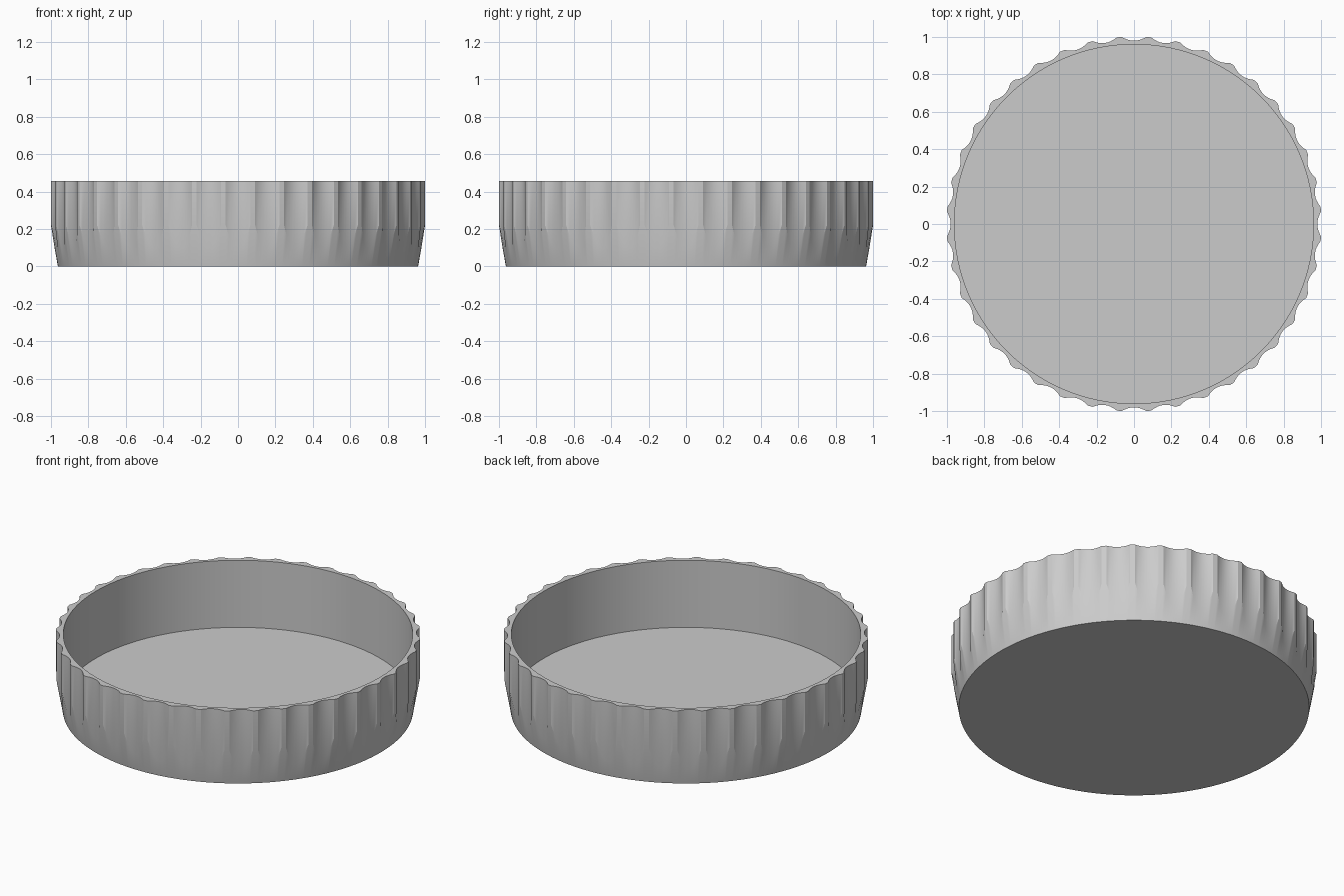
import bpy
import bmesh
from math import radians, cos, sin

cube = bpy.data.objects.get("Cube")
if cube:
    bpy.data.objects.remove(cube, do_unlink=True)

FLUTES = 40
HEIGHT = 0.457
FLOOR = 0.05
BASE_R, RIDGE_R, FLUTE_R, INNER_R = 0.963, 1.002, 0.98, 0.96
CONE_TOP = 0.22
STEPS = 8                               # segments across one flute
PITCH = 360 / FLUTES
HALF = 3.75                             # half width of a flute in degrees

grey = bpy.data.materials.new("grey")
grey.use_nodes = True
grey.diffuse_color = (0.6, 0.6, 0.6, 1)
grey.node_tree.nodes["Principled BSDF"].inputs["Base Color"].default_value = grey.diffuse_color

bm = bmesh.new()


def vert(r, angle, z):
    return bm.verts.new((r * cos(angle), r * sin(angle), z))


# One column of vertices per angle: base, end of the flute, rim, inner rim, floor
columns = []
for f in range(FLUTES):
    for s in range(STEPS + 1):
        t = 2 * s / STEPS - 1
        a = radians(f * PITCH + t * HALF)
        r = FLUTE_R + (RIDGE_R - FLUTE_R) * t * t
        z = CONE_TOP * (r - BASE_R) / (RIDGE_R - BASE_R)
        columns.append([vert(BASE_R, a, 0), vert(r, a, z), vert(r, a, HEIGHT),
                        vert(INNER_R, a, HEIGHT), vert(INNER_R, a, FLOOR)])

# Walls and rim
for i, b in enumerate(columns):
    a = columns[i - 1]
    for k in range(4):
        bm.faces.new((a[k], b[k], b[k + 1], a[k + 1]))

# Underside and inner floor
bm.faces.new([c[0] for c in reversed(columns)])
bm.faces.new([c[4] for c in columns])
bmesh.ops.recalc_face_normals(bm, faces=bm.faces)

mesh = bpy.data.meshes.new("fluted_tray")
bm.to_mesh(mesh)
bm.free()
mesh.materials.append(grey)
tray = bpy.data.objects.new("fluted_tray", mesh)
bpy.context.collection.objects.link(tray)

# Smooth walls with sharp rim and ridge edges
bpy.ops.object.select_all(action="DESELECT")
tray.select_set(True)
bpy.context.view_layer.objects.active = tray
bpy.ops.object.shade_smooth_by_angle(angle=radians(28))
